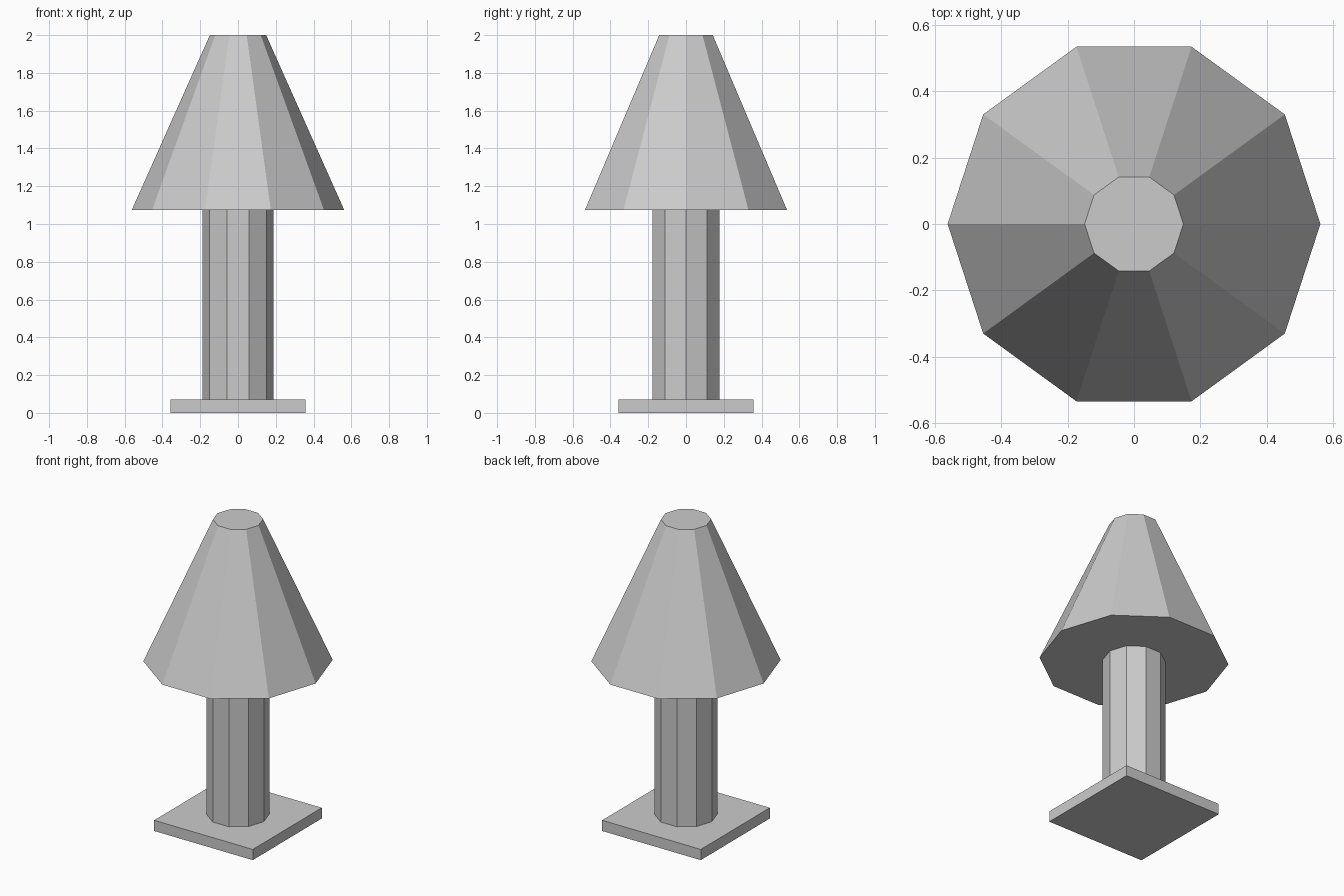
import bpy
import bmesh
from mathutils import Matrix

cube = bpy.data.objects.get("Cube")
if cube:
    bpy.data.objects.remove(cube, do_unlink=True)

GREY = (0.6, 0.6, 0.6, 1.0)
grey = bpy.data.materials.new("light_grey")
grey.use_nodes = True
grey.diffuse_color = GREY
grey.node_tree.nodes["Principled BSDF"].inputs["Base Color"].default_value = GREY


def add_object(name, bm):
    mesh = bpy.data.meshes.new(name)
    bm.to_mesh(mesh)
    bm.free()
    mesh.materials.append(grey)
    obj = bpy.data.objects.new(name, mesh)
    bpy.context.collection.objects.link(obj)
    return obj


def ten_sided(name, r_bottom, r_top, z_bottom, z_top):
    """Flat-sided, capped frustum with a corner on the x axis."""
    bm = bmesh.new()
    sides = 10
    rings = []
    for radius, z in ((r_bottom, z_bottom), (r_top, z_top)):
        ring = []
        for i in range(sides):
            turn = Matrix.Rotation(i * 6.283185 / sides, 3, "Z")
            x, y, _ = turn.col[0] * radius
            ring.append(bm.verts.new((x, y, z)))
        rings.append(ring)
    low, high = rings
    for i in range(sides):
        j = (i + 1) % sides
        bm.faces.new((low[i], low[j], high[j], high[i]))
    bm.faces.new(low[::-1])
    bm.faces.new(high)
    return add_object(name, bm)


# Square base plate
bm = bmesh.new()
bmesh.ops.create_cube(bm, size=1.0)
bmesh.ops.scale(bm, vec=(0.714, 0.714, 0.07), verts=bm.verts)
bmesh.ops.translate(bm, vec=(0, 0, 0.035), verts=bm.verts)
add_object("base_plate", bm)

# Post and tapered shade
ten_sided("post", 0.187, 0.187, 0.07, 1.075)
ten_sided("shade", 0.562, 0.149, 1.075, 2.0)
